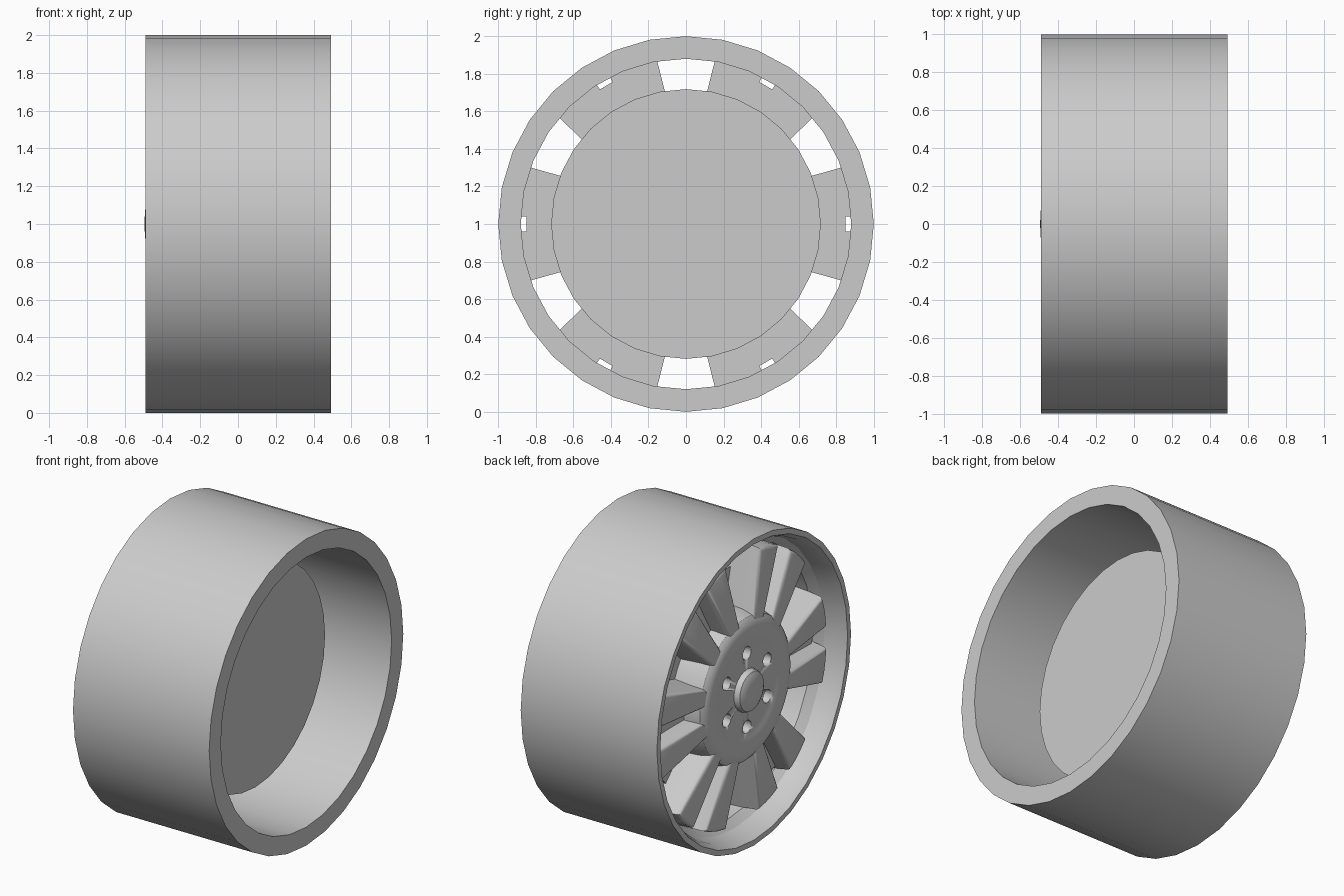
import bpy, bmesh, math
from mathutils import Matrix, Vector

if "Cube" in bpy.data.objects:
    bpy.data.objects.remove(bpy.data.objects["Cube"])

SEG = 32
grey = bpy.data.materials.new("plain_grey")
grey.diffuse_color = (0.6, 0.6, 0.6, 1)
grey.use_nodes = True
grey.node_tree.nodes["Principled BSDF"].inputs["Base Color"].default_value = grey.diffuse_color


def finish(bm, name, angle=32):
    bmesh.ops.remove_doubles(bm, verts=bm.verts, dist=1e-5)
    bmesh.ops.recalc_face_normals(bm, faces=bm.faces)
    me = bpy.data.meshes.new(name)
    bm.to_mesh(me)
    bm.free()
    me.materials.append(grey)
    ob = bpy.data.objects.new(name, me)
    bpy.context.collection.objects.link(ob)
    ob.location = (0, 0, 1)
    bpy.ops.object.select_all(action='DESELECT')
    ob.select_set(True)
    bpy.context.view_layer.objects.active = ob
    bpy.ops.object.shade_smooth_by_angle(angle=math.radians(angle))
    return ob


def lathe(name, profile, closed=False, seg=SEG):
    """Revolve (x, radius) points about the x axis."""
    bm = bmesh.new()
    vs = [bm.verts.new((x, 0, r)) for x, r in profile]
    n = len(vs)
    edges = [bm.edges.new((vs[i], vs[(i + 1) % n])) for i in range(n if closed else n - 1)]
    bmesh.ops.spin(bm, geom=vs + edges, cent=(0, 0, 0), axis=(1, 0, 0),
                   angle=2 * math.pi, steps=seg, use_merge=True)
    return finish(bm, name)


def prism(bm, front, back):
    """Join two matching polygons into a solid."""
    a = [bm.verts.new(p) for p in front]
    b = [bm.verts.new(p) for p in back]
    n = len(a)
    bm.faces.new(a)
    bm.faces.new(b[::-1])
    for i in range(n):
        bm.faces.new((a[i], b[i], b[(i + 1) % n], a[(i + 1) % n]))


# Outer barrel with a lip on the show side
lathe("rim_barrel", [(0.492, 1), (0.492, 0.88), (-0.30, 0.88), (-0.35, 0.925), (-0.44, 0.94),
                     (-0.49, 0.965), (-0.49, 1)], closed=True)

# Solid drum behind the spokes
lathe("brake_drum", [(-0.24, 0), (-0.24, 0.718), (0.125, 0.718), (0.125, 0)])

# Hub with a shallow dish, flaring into the arms
hub = lathe("hub", [(-0.44, 0), (-0.44, 0.28), (-0.447, 0.31), (-0.455, 0.35), (-0.455, 0.40),
                    (-0.445, 0.44), (-0.425, 0.465), (-0.36, 0.485), (-0.22, 0.50),
                    (-0.22, 0)], seg=48)

# Lug holes cut in the hub
bm = bmesh.new()
for k in range(6):
    m = (Matrix.Rotation(k * math.pi / 3, 4, 'X') @ Matrix.Translation((-0.44, 0, 0.24))
         @ Matrix.Rotation(math.pi / 2, 4, 'Y'))
    bmesh.ops.create_cone(bm, cap_ends=True, segments=16, radius1=0.042, radius2=0.042,
                          depth=0.2, matrix=m)
cutter = finish(bm, "lug_hole_cutter")
cutter.hide_render = True
cutter.hide_set(True)
cut = hub.modifiers.new("lug_holes", 'BOOLEAN')
cut.operation = 'DIFFERENCE'
cut.object = cutter
cut.solver = 'EXACT'

# Centre cap
lathe("centre_cap", [(-0.495, 0), (-0.493, 0.06), (-0.488, 0.10), (-0.475, 0.125),
                     (-0.46, 0.133), (-0.42, 0.137)], seg=24)

# Six pairs of tapered arms; each pair shares a recessed web
arms, webs = bmesh.new(), bmesh.new()
for k in range(6):
    rot = Matrix.Rotation(k * math.pi / 3, 3, 'X')

    def put(x_in, x_out, pts, side=1):
        """Place (u, t) points; x runs from x_in at the hub to x_out at the tip."""
        return [rot @ Vector((x_in + (x_out - x_in) * (u - 0.38) / 0.5, u, side * t))
                for u, t in pts]

    for side in (-1, 1):
        front = put(-0.447, -0.41, [(0.38, 0.045), (0.872, 0.07), (0.866, 0.14),
                                    (0.85, 0.21), (0.825, 0.28), (0.38, 0.148)], side)
        back = put(-0.20, -0.20, [(0.38, 0.03), (0.88, 0.04), (0.875, 0.12),
                                  (0.86, 0.21), (0.832, 0.302), (0.38, 0.175)], side)
        prism(arms, front, back)
    chord = [(0.40, -0.16), (0.85, -0.28), (0.85, 0.28), (0.40, 0.16)]
    prism(webs, put(-0.33, -0.31, chord), put(-0.20, -0.20, chord))

# Round only the front edges of the arms
bmesh.ops.recalc_face_normals(arms, faces=arms.faces)
rims = [e for e in arms.edges if all(v.co.x < -0.35 for v in e.verts)]
bmesh.ops.bevel(arms, geom=rims, offset=0.025, segments=3, profile=0.5, affect='EDGES')
finish(arms, "spoke_arms", 40)
finish(webs, "spoke_webs")
